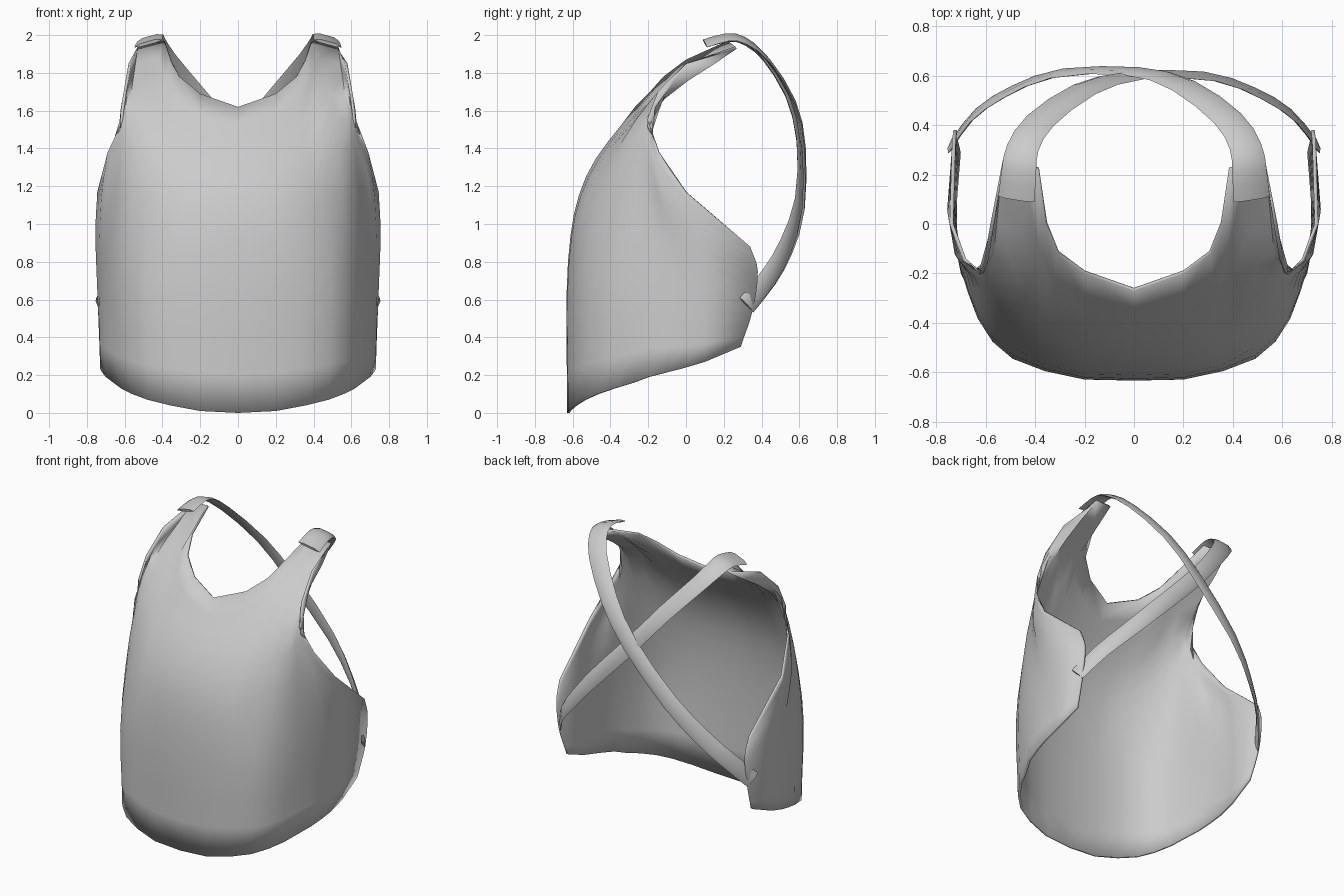
import bpy, bmesh
from mathutils import Vector

if "Cube" in bpy.data.objects:
    bpy.data.objects.remove(bpy.data.objects["Cube"])

steel = bpy.data.materials.new("plain_grey")
steel.diffuse_color = (0.6, 0.6, 0.6, 1)
steel.use_nodes = True
steel.node_tree.nodes["Principled BSDF"].inputs["Base Color"].default_value = steel.diffuse_color


def spline(points, steps):
    """Smooth curve through the points."""
    p = [Vector(q) for q in points]
    p = [2 * p[0] - p[1]] + p + [2 * p[-1] - p[-2]]
    out = []
    for i in range(1, len(p) - 2):
        a, b, c, d = p[i - 1:i + 3]
        for s in range(steps):
            t = s / steps
            out.append(0.5 * (2 * b + (c - a) * t + (2 * a - 5 * b + 4 * c - d) * t * t
                              + (3 * b - a - 3 * c + d) * t ** 3))
    return out + [p[-2]]


def grid_object(name, rows, closed=False):
    """Skin a list of equally long point rows."""
    bm = bmesh.new()
    v = [[bm.verts.new(q) for q in row] for row in rows]
    n = len(rows[0])
    for a, b in zip(v, v[1:]):
        for j in range(n if closed else n - 1):
            k = (j + 1) % n
            bm.faces.new((a[j], b[j], b[k], a[k]))
    if closed:
        bm.faces.new(v[0])
        bm.faces.new(v[-1][::-1])
        bmesh.ops.recalc_face_normals(bm, faces=bm.faces)
    mesh = bpy.data.meshes.new(name)
    bm.to_mesh(mesh)
    bm.free()
    mesh.materials.append(steel)
    ob = bpy.data.objects.new(name, mesh)
    bpy.context.collection.objects.link(ob)
    return ob


def smooth(ob, angle):
    bpy.ops.object.select_all(action='DESELECT')
    ob.select_set(True)
    bpy.context.view_layer.objects.active = ob
    bpy.ops.object.shade_smooth_by_angle(angle=angle)


# Chest plate: ribs from hem to neckline, shoulder and armhole, centre to side
ribs = [
    [(0, -.63, 0), (0, -.625, .8), (0, -.53, 1.25), (0, -.27, 1.62)],
    [(.2, -.625, .01), (.2, -.62, .8), (.2, -.515, 1.25), (.2, -.20, 1.69)],
    [(.36, -.59, .04), (.36, -.585, .8), (.35, -.47, 1.28), (.31, -.12, 1.78)],
    [(.48, -.54, .07), (.49, -.53, .8), (.45, -.35, 1.42), (.36, 0, 1.87)],
    [(.56, -.47, .10), (.57, -.46, .8), (.52, -.26, 1.56), (.39, .22, 1.97)],
    [(.62, -.38, .13), (.63, -.37, .8), (.58, -.22, 1.55), (.53, .26, 1.94)],
    [(.66, -.28, .16), (.67, -.27, .8), (.61, -.23, 1.48), (.565, 0, 1.85)],
    [(.70, -.2, .19), (.70, -.17, .8), (.65, -.21, 1.35), (.59, -.15, 1.7)],
    [(.72, -.1, .215), (.72, -.08, .75), (.69, -.17, 1.25), (.61, -.2, 1.55)],
    [(.73, -.02, .235), (.735, 0, .7), (.725, -.12, 1.12), (.69, -.15, 1.38)],
    [(.73, .1, .27), (.745, .1, .65), (.755, .06, .95), (.745, 0, 1.17)],
    [(.715, .29, .35), (.73, .355, .55), (.73, .38, .75), (.735, .34, .88)],
]
plate = grid_object("chest_plate", [spline(r, 4) for r in ribs])
plate.data.flip_normals()
mirror = plate.modifiers.new("mirror", 'MIRROR')
mirror.use_clip = True
solid = plate.modifiers.new("thickness", 'SOLIDIFY')
solid.thickness = 0.015
bm = bmesh.new()
bm.from_mesh(plate.data)
# Normals face away from the body so the thickness grows inward
front = sum((f.normal.y for f in bm.faces if f.calc_center_median().y < -.4))
if front > 0:
    bmesh.ops.reverse_faces(bm, faces=bm.faces)
bm.to_mesh(plate.data)
bm.free()
smooth(plate, 0.9)

# Back straps: shoulder, over the back, down to the opposite side
path = [(.475, .1, 1.955), (.465, .22, 1.985), (.45, .31, 1.965), (.38, .42, 1.87),
        (.2, .55, 1.66), (0, .605, 1.42), (-.3, .6, 1.1), (-.5, .53, .88),
        (-.64, .44, .72), (-.735, .32, .57)]
section = [(-1, 0), (-.55, .012), (.55, .012), (1, 0), (.55, -.006), (-.55, -.006)]


def strap(name, side, lift):
    pts = spline(path, 2)
    rows = []
    for i, p in enumerate(pts):
        f = i / (len(pts) - 1)
        tangent = (pts[min(i + 1, len(pts) - 1)] - pts[max(i - 1, 0)]).normalized()
        n = Vector((p.x * (.4 if p.x > 0 else 1), p.y, max(p.z - 1.2, 0)))
        n = (n - tangent * n.dot(tangent)).normalized()
        across = tangent.cross(n) * (.077 - .022 * min(1, f * 2))
        mid = p + n * lift * (1 - abs(2 * f - 1))
        rows.append([Vector((q.x * side, q.y, q.z))
                     for q in (mid + across * u + n * h for u, h in section)])
    smooth(grid_object(name, rows, True), 0.7)


strap("right_shoulder_strap", 1, 0.012)
strap("left_shoulder_strap", -1, -0.008)
